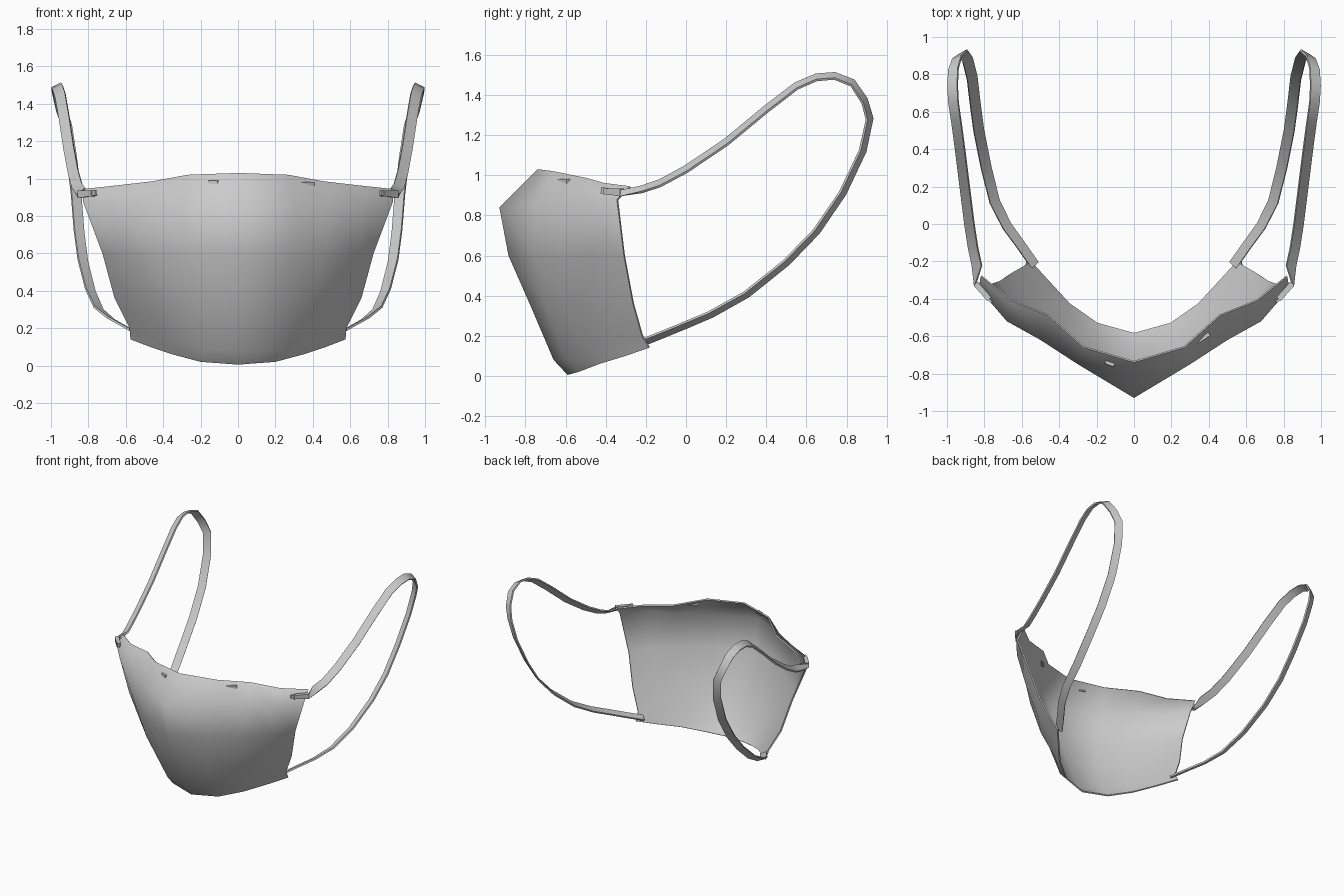
import bpy, bmesh, math
from mathutils import Vector, Matrix

if "Cube" in bpy.data.objects:
    bpy.data.objects.remove(bpy.data.objects["Cube"])


def finish(name, bm, angle=50):
    bmesh.ops.recalc_face_normals(bm, faces=bm.faces)
    me = bpy.data.meshes.new(name)
    bm.to_mesh(me)
    bm.free()
    ob = bpy.data.objects.new(name, me)
    bpy.context.collection.objects.link(ob)
    bpy.ops.object.select_all(action='DESELECT')
    ob.select_set(True)
    bpy.context.view_layer.objects.active = ob
    bpy.ops.object.shade_smooth_by_angle(angle=math.radians(angle))
    return ob


# Mask shell: rows from top hem to chin, each from centre line to side edge
rows = [
    [(0, -.74, 1.03), (.27, -.66, 1.02), (.46, -.49, .985), (.66, -.41, .962), (.82, -.28, .945)],
    [(0, -.93, .84), (.30, -.75, .86), (.50, -.62, .87), (.68, -.52, .88), (.83, -.345, .88)],
    [(0, -.885, .60), (.28, -.76, .60), (.46, -.63, .60), (.64, -.46, .60), (.725, -.31, .60)],
    [(0, -.775, .35), (.22, -.70, .35), (.40, -.58, .35), (.56, -.42, .355), (.66, -.265, .36)],
    [(0, -.66, .08), (.20, -.60, .09), (.35, -.48, .12), (.48, -.34, .16), (.58, -.22, .20)],
    [(0, -.59, .005), (.20, -.535, .02), (.35, -.43, .06), (.47, -.30, .10), (.575, -.185, .14)],
]
bm = bmesh.new()
grid = []
for r in rows:
    full = [(-x, y, z) for x, y, z in r[:0:-1]] + r
    grid.append([bm.verts.new(p) for p in full])
for a, b in zip(grid, grid[1:]):
    for i in range(len(a) - 1):
        bm.faces.new((a[i], b[i], b[i + 1], a[i + 1]))
bm.normal_update()
bmesh.ops.solidify(bm, geom=bm.faces[:], thickness=.01)
finish("mask_shell", bm, 65)

# Ear loops: flat band swept along a path
path = [
    (.76, -.42, .925), (.85, -.33, .91), (.84, -.22, .93), (.86, -.13, .96), (.88, 0, 1.03),
    (.905, .2, 1.165), (.93, .4, 1.33), (.95, .55, 1.445), (.965, .65, 1.488), (.97, .74, 1.495),
    (.965, .83, 1.46), (.945, .89, 1.37), (.915, .915, 1.28), (.89, .88, 1.12), (.865, .78, .91),
    (.85, .65, .72), (.83, .5, .565), (.79, .3, .405), (.745, .12, .305), (.68, -.01, .25),
    (.60, -.12, .205), (.53, -.22, .165),
]


def ear_loop(name, side):
    pts = [Vector(p) for p in path]
    bm = bmesh.new()
    rings = []
    for i, p in enumerate(pts):
        t = (pts[min(i + 1, len(pts) - 1)] - pts[max(i - 1, 0)]).normalized()
        n = Vector((1, 0, 0)).cross(t).normalized()      # outward in the loop plane
        w = Vector((-.026, 0, 0)) + n * .014
        if i < 2:
            w = Vector((0, 0, .015))                     # stitched end lies on the shell
        w -= t * w.dot(t)
        h = t.cross(w).normalized() * .006
        rings.append([bm.verts.new((side * q.x, q.y, q.z))
                      for q in (p + w + h, p - w + h, p - w - h, p + w - h)])
    for a, b in zip(rings, rings[1:]):
        for k in range(4):
            bm.faces.new((a[k], a[(k + 1) % 4], b[(k + 1) % 4], b[k]))
    bm.faces.new(rings[0])
    bm.faces.new(rings[-1])
    return finish(name, bm, 40)


ear_loop("ear_loop_right", 1)
ear_loop("ear_loop_left", -1)


# Small exposed tabs: nose strip ends and loop stitching
def tab(name, loc, size, yaw):
    bm = bmesh.new()
    m = Matrix.Translation(loc) @ Matrix.Rotation(yaw, 4, 'Z') @ Matrix.Diagonal((*size, 1))
    bmesh.ops.create_cube(bm, size=1, matrix=m)
    finish(name, bm, 30)


tab("nose_strip_tab_right", (.37, -.61, .97), (.08, .02, .022), .6)
tab("nose_strip_tab_left", (-.13, -.745, .98), (.05, .02, .02), -.4)
for side, tag in ((1, "right"), (-1, "left")):
    tab("loop_stitch_" + tag, (side * .81, -.36, .92), (.11, .03, .03), side * .85)
